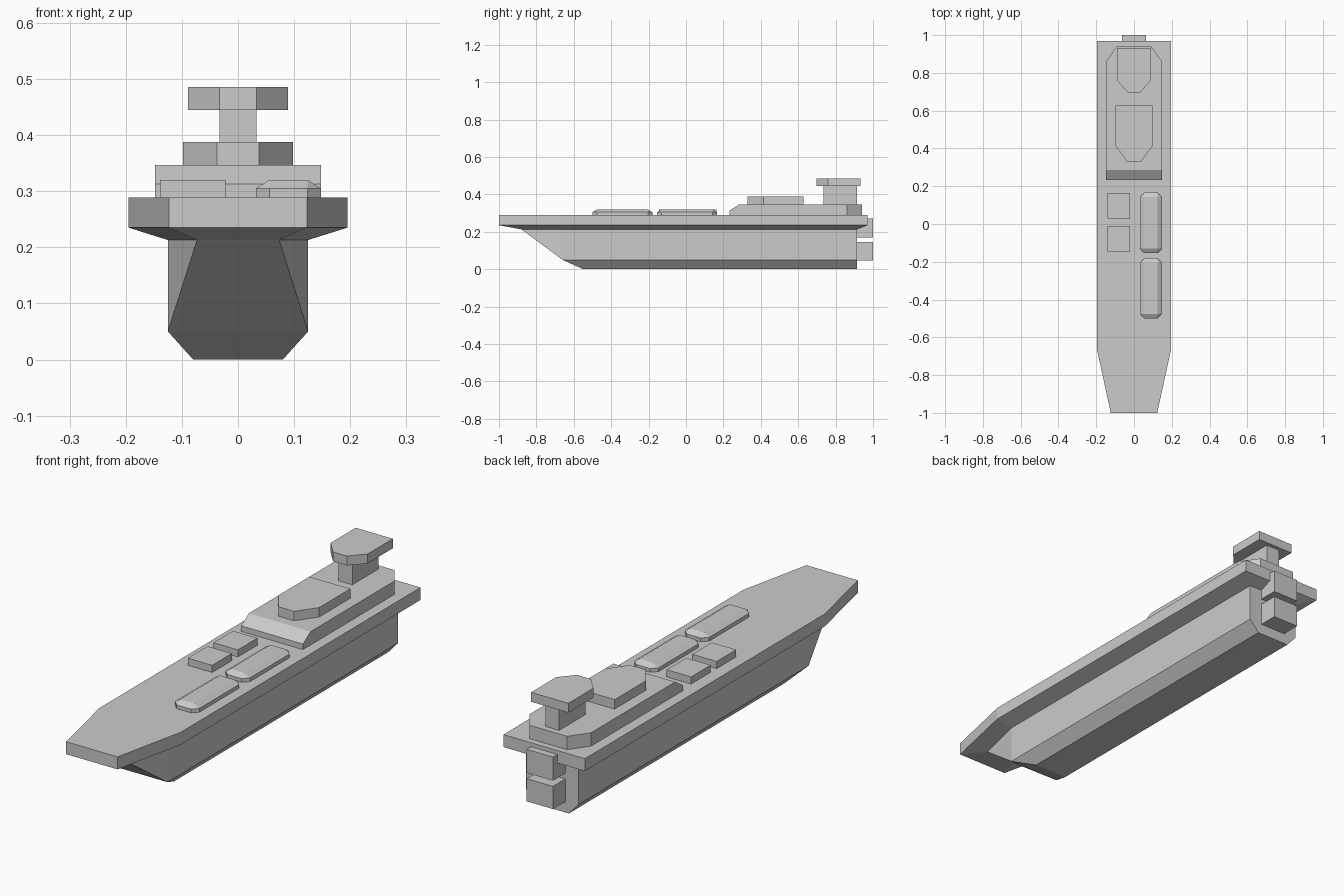
import bpy, bmesh

if "Cube" in bpy.data.objects:
    bpy.data.objects.remove(bpy.data.objects["Cube"])


def loft(name, rings):
    """Skin a solid through rings of 3D points that share one point count."""
    bm = bmesh.new()
    loops = [[bm.verts.new(p) for p in ring] for ring in rings]
    n = len(loops[0])
    for low, high in zip(loops, loops[1:]):
        for i in range(n):
            j = (i + 1) % n
            bm.faces.new((low[i], low[j], high[j], high[i]))
    bm.faces.new(loops[0][::-1])
    bm.faces.new(loops[-1])
    bmesh.ops.remove_doubles(bm, verts=bm.verts, dist=1e-5)
    bmesh.ops.recalc_face_normals(bm, faces=bm.faces)
    mesh = bpy.data.meshes.new(name)
    bm.to_mesh(mesh)
    bm.free()
    obj = bpy.data.objects.new(name, mesh)
    bpy.context.collection.objects.link(obj)
    return obj


def ring(z, half):
    """Closed outline at height z, mirrored from its +x half (front to back)."""
    return [(x, y, z) for x, y in half] + [(-x, y, z) for x, y in reversed(half)]


def prism(name, half, z0, z1):
    return loft(name, [ring(z0, half), ring(z1, half)])


def box(name, x0, x1, y0, y1, z0, z1):
    corners = [(x0, y0), (x1, y0), (x1, y1), (x0, y1)]
    return loft(name, [[(x, y, z) for x, y in corners] for z in (z0, z1)])


def pod(name, cx, cy, hx, hy, cut, z0, z1, z2):
    """Low box with cut corners and a bevelled top."""
    signs = [(1, -1), (1, 1), (-1, 1), (-1, -1)]
    outer, inner = [], []
    for k, (sx, sy) in enumerate(signs):
        pair = [(sx * (hx - cut), sy * hy), (sx * hx, sy * (hy - cut))]
        outer += pair if k % 2 == 0 else pair[::-1]
        inner += [(sx * (hx - cut), sy * (hy - cut))] * 2
    rings = [[(cx + x, cy + y, z) for x, y in pts]
             for pts, z in ((outer, z0), (outer, z1), (inner, z2))]
    return loft(name, rings)


# Hull with raked bow and chamfered bilge
hull_top = [(0.073, -0.88), (0.125, -0.66), (0.125, 0.915)]
loft("hull", [
    ring(0.0, [(0.08, -0.55), (0.08, -0.55), (0.08, 0.915)]),
    ring(0.05, [(0.125, -0.66), (0.125, -0.66), (0.125, 0.915)]),
    ring(0.213, hull_top),
])

# Overhanging deck with sloped underside
deck = [(0.123, -1.0), (0.195, -0.67), (0.195, 0.97)]
loft("deck", [ring(0.213, hull_top), ring(0.235, deck), ring(0.289, deck)])

# Superstructure base with sloped front and clipped rear corners
rear = [(0.148, 0.86), (0.09, 0.942)]
loft("superstructure", [
    ring(0.289, [(0.148, 0.233)] + rear),
    ring(0.313, [(0.148, 0.233)] + rear),
    ring(0.347, [(0.148, 0.285)] + rear),
])

# Bridge, mast and lookout platform
prism("bridge", [(0.037, 0.33), (0.098, 0.415), (0.098, 0.628)], 0.347, 0.388)
box("mast", -0.033, 0.033, 0.735, 0.915, 0.347, 0.445)
prism("lookout_platform", [(0.033, 0.697), (0.089, 0.76), (0.089, 0.932)],
      0.445, 0.486)

# Deck hatches on the left, bevelled pods on the right
for i, cy in enumerate((-0.078, 0.097)):
    box(f"hatch_{i + 1}", -0.139, -0.022, cy - 0.067, cy + 0.067, 0.289, 0.32)
for i, cy in enumerate((-0.34, 0.006)):
    pod(f"deck_pod_{i + 1}", 0.09, cy, 0.058, 0.16, 0.024, 0.289, 0.305, 0.32)

# Stern engine blocks
for i, (z0, z1) in enumerate(((0.047, 0.145), (0.17, 0.272))):
    box(f"stern_block_{i + 1}", -0.063, 0.063, 0.915, 1.0, z0, z1)
